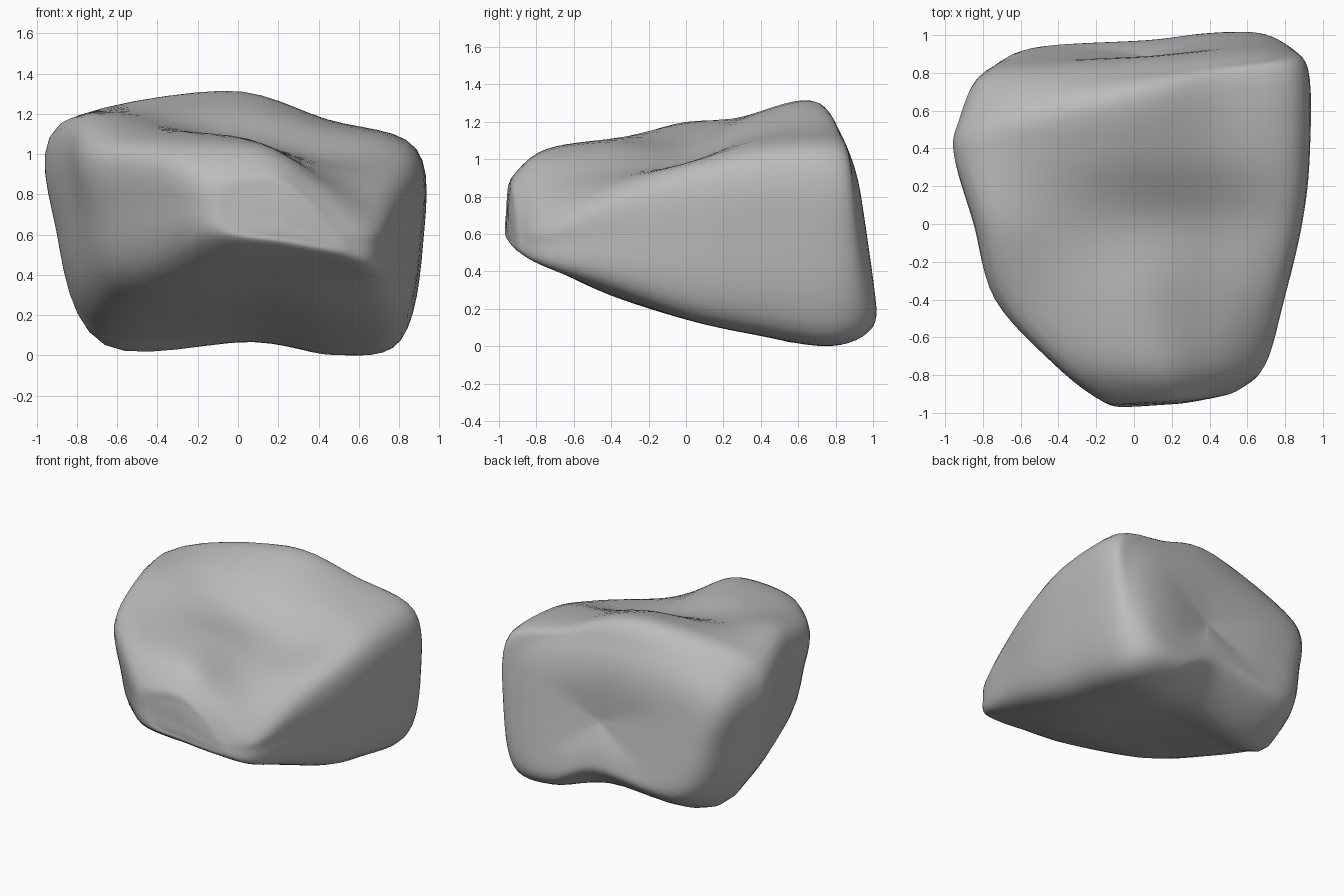
import bpy
import bmesh
from mathutils import Vector

STEPS = 6

cube = bpy.data.objects.get("Cube")
if cube:
    bpy.data.objects.remove(cube, do_unlink=True)


def swollen_side(upper, lower, swell):
    """Middle of a side, pushed outwards more where the side is taller."""
    middle = (upper + lower) / 2
    middle.x += swell * (0.25 + upper.y - lower.y)
    return middle


def section(y, top_left, top_right, bottom_left, bottom_right, crown, belly,
            lean_x=0.0, lean_z=0.0, bow=0.0):
    """Closed cross-section from four corners and two heights along the crown and the belly."""
    tl, tr, bl, br = map(Vector, (top_left, top_right, bottom_left, bottom_right))
    top = [Vector((tl.lerp(tr, f).x, z)) for f, z in zip((0.45, 0.75), crown)]
    bottom = [Vector((bl.lerp(br, f).x, z)) for f, z in zip((0.5, 0.78), belly)]
    ring = [tl, *top, tr, swollen_side(tr, br, 0.06),
            br, *reversed(bottom), bl, swollen_side(tl, bl, -0.09)]
    return [Vector((p.x, y + lean_x * p.x + lean_z * p.y + bow * p.x ** 2, p.y))
            for p in ring]


def spline_point(a, b, c, d, t):
    """Smooth curve between b and c that passes through both."""
    return (b * 2 + (c - a) * t + (a * 2 - b * 5 + c * 4 - d) * t ** 2
            + (b * 3 - a - c * 3 + d) * t ** 3) / 2


def resample_ring(ring):
    count = len(ring)
    return [spline_point(ring[i - 1], ring[i], ring[(i + 1) % count],
                         ring[(i + 2) % count], s / STEPS)
            for i in range(count) for s in range(STEPS)]


def resample_rows(rows):
    last = len(rows) - 1
    result = []
    for i in range(last):
        near = (rows[max(i - 1, 0)], rows[i], rows[i + 1], rows[min(i + 2, last)])
        for s in range(STEPS):
            result.append([spline_point(*p, s / STEPS) for p in zip(*near)])
    result.append(rows[last])
    return result


def cap_rows(ring, rim, centre):
    """Close an end: shrink its section, shifting the rim and the centre along y."""
    middle = sum(ring, Vector((0, 0, 0))) / len(ring)
    inner = [middle.lerp(p, 0.6) + Vector((0, rim, 0)) for p in ring]
    return [inner, [middle + Vector((0, centre, 0)) for p in ring]]


# Overhanging nose at the front
nose = section(-0.98, (-.13, .88), (.5, .64), (-.1, .59), (.55, .5),
               crown=(.91, .8), belly=(.54, .51), lean_x=0.05, lean_z=0.06, bow=0.15)
brow = section(-0.75, (-.37, 1), (.66, .66), (-.27, .49), (.66, .43),
               crown=(1.04, .87), belly=(.44, .43))

# Body, with a shallow valley across the top
shoulder = section(-0.4, (-.68, 1.06), (.75, .82), (-.52, .35), (.74, .33),
                   crown=(1.09, .93), belly=(.29, .27))
valley = section(0, (-.77, 1.18), (.84, .94), (-.65, .24), (.8, .2),
                 crown=(1.08, .98), belly=(.19, .14))
hump = section(0.36, (-.88, 1.15), (.88, 1.01), (-.69, .13), (.81, .13),
               crown=(1.24, 1.13), belly=(.11, .06))

# Broad back, leaning forwards towards the top, with a shallow cleft
ridge = section(0.68, (-.86, 1.11), (.87, 1.02), (-.65, .05), (.8, .07),
                crown=(1.31, 1.17), belly=(.07, 0), lean_x=0.15)
back = section(0.97, (-.74, .97), (.74, .94), (-.56, .2), (.7, .16),
               crown=(1.15, 1.1), belly=(.23, .1), lean_x=0.07, lean_z=-0.14)

sections = [nose, brow, shoulder, valley, hump, ridge, back]
rows = cap_rows(nose, -0.03, -0.04)[::-1] + sections + cap_rows(back, 0.04, -0.01)
rows = resample_rows([resample_ring(row) for row in rows])

# Skin the sections into one closed surface
bm = bmesh.new()
grid = [[bm.verts.new(p) for p in row] for row in rows]
for front_row, back_row in zip(grid, grid[1:]):
    for i in range(len(front_row)):
        bm.faces.new((front_row[i - 1], front_row[i], back_row[i], back_row[i - 1]))
bmesh.ops.remove_doubles(bm, verts=bm.verts, dist=0.0005)
bmesh.ops.recalc_face_normals(bm, faces=bm.faces)

# Rest on the ground
ground = min(v.co.z for v in bm.verts)
bmesh.ops.translate(bm, verts=bm.verts, vec=(0, 0, -ground))
for face in bm.faces:
    face.smooth = True

mesh = bpy.data.meshes.new("boulder")
bm.to_mesh(mesh)
bm.free()
boulder = bpy.data.objects.new("boulder", mesh)
bpy.context.collection.objects.link(boulder)

# Plain grey stone
stone = bpy.data.materials.new("grey stone")
stone.use_nodes = True
colour = (0.5, 0.5, 0.5, 1)
stone.diffuse_color = colour
shader = next(n for n in stone.node_tree.nodes if n.type == "BSDF_PRINCIPLED")
shader.inputs["Base Color"].default_value = colour
mesh.materials.append(stone)
